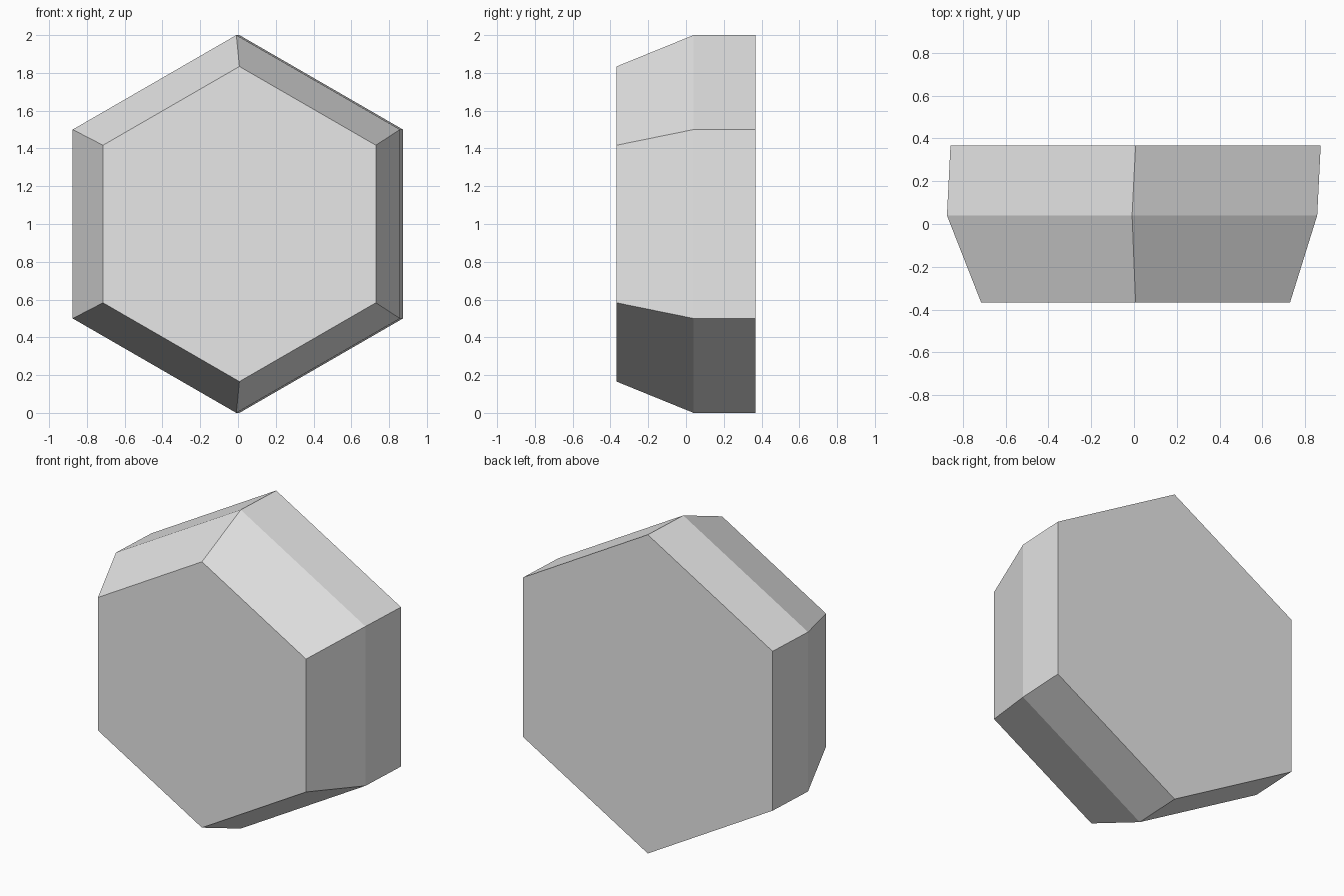
import bpy
import bmesh
from math import sin, cos, pi

cube = bpy.data.objects.get("Cube")
if cube:
    bpy.data.objects.remove(cube, do_unlink=True)

# Single plain grey
grey = bpy.data.materials.new("light_grey")
grey.use_nodes = True
colour = (0.8, 0.8, 0.8, 1.0)
grey.diffuse_color = colour
grey.node_tree.nodes["Principled BSDF"].inputs["Base Color"].default_value = colour

SIDES = 6
# Hexagon sections from front to back: depth, sideways shift, radius
SECTIONS = [(-0.368, 0.0075, 0.834), (0.04, -0.009, 1.0), (0.368, 0.0075, 1.0)]


def hex_ring(bm, y, shift, radius):
    """Ring of vertices with one corner pointing straight up."""
    angles = [2 * pi * i / SIDES for i in range(SIDES)]
    return [bm.verts.new((shift + radius * sin(a), y, 1 + radius * cos(a))) for a in angles]


bm = bmesh.new()
rings = [hex_ring(bm, *section) for section in SECTIONS]

# Side walls: tapered front half, straight back half
for near, far in zip(rings, rings[1:]):
    for i in range(SIDES):
        j = (i + 1) % SIDES
        bm.faces.new((near[i], near[j], far[j], far[i]))

# Front and back caps
bm.faces.new(rings[0])
bm.faces.new(rings[-1])
bmesh.ops.recalc_face_normals(bm, faces=bm.faces[:])

mesh = bpy.data.meshes.new("hexagonal_block")
bm.to_mesh(mesh)
bm.free()
mesh.materials.append(grey)
block = bpy.data.objects.new("hexagonal_block", mesh)
bpy.context.collection.objects.link(block)
